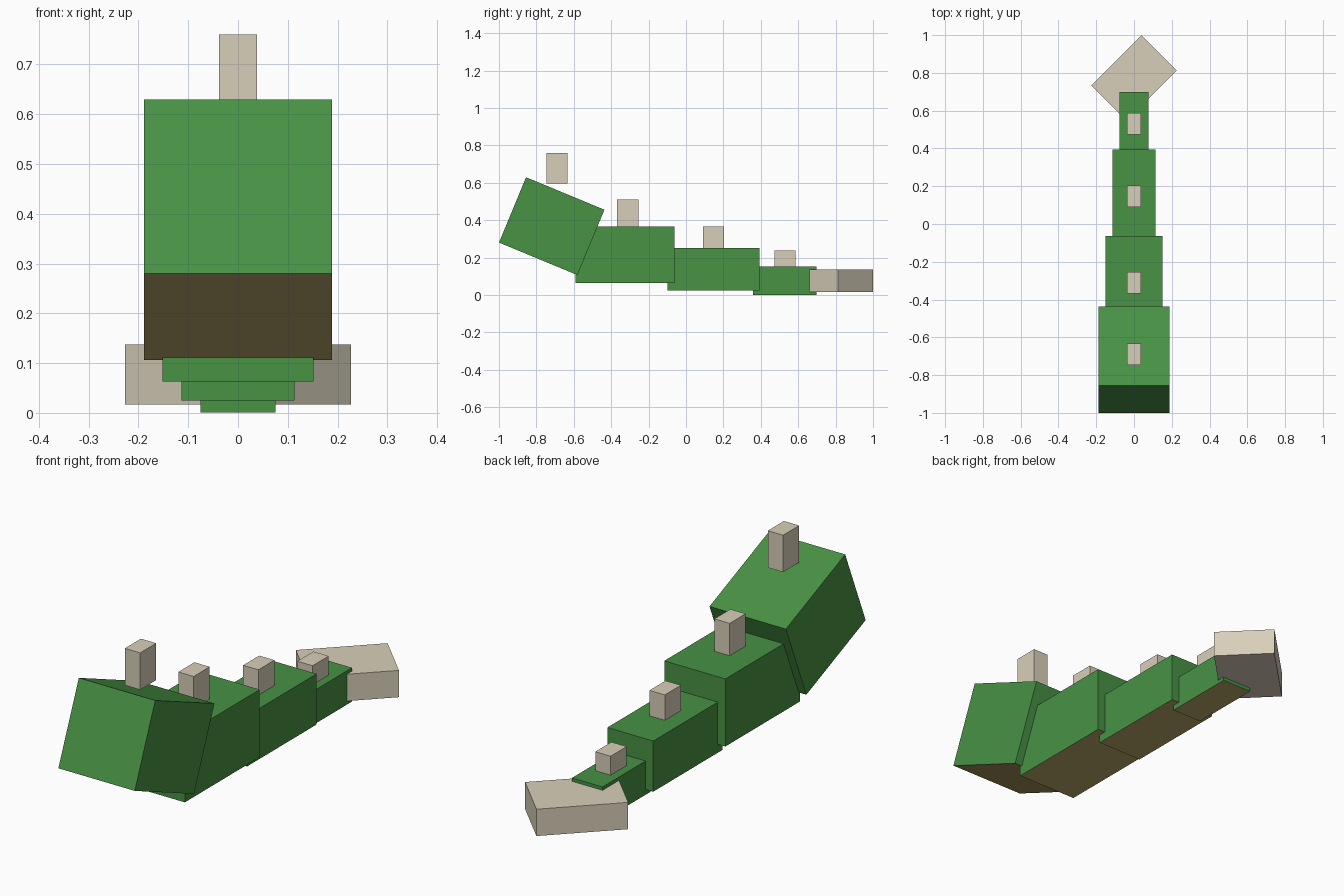
import bpy
import bmesh
from math import radians
from mathutils import Matrix

cube = bpy.data.objects.get("Cube")
if cube:
    bpy.data.objects.remove(cube, do_unlink=True)


def srgb(*rgb):
    return tuple((c / 255 / 12.92) if c < 11 else ((c / 255 + 0.055) / 1.055) ** 2.4
                 for c in rgb) + (1.0,)


def make_material(name, colour):
    mat = bpy.data.materials.new(name)
    mat.use_nodes = True
    mat.diffuse_color = colour
    mat.node_tree.nodes["Principled BSDF"].inputs["Base Color"].default_value = colour
    return mat


GREEN = make_material("green skin", srgb(72, 146, 68))
BELLY = make_material("tan belly", srgb(188, 168, 108))
BONE = make_material("pale bone", srgb(216, 207, 186))


def add_box(name, size, centre, materials, tilt=0, turn=0):
    """Box whose underside takes the second material, if there is one."""
    bm = bmesh.new()
    bmesh.ops.create_cube(bm, size=1, matrix=Matrix.Diagonal((*size, 1)))
    bm.normal_update()
    for face in bm.faces:
        if len(materials) > 1 and face.normal.z < -0.9:
            face.material_index = 1
    mesh = bpy.data.meshes.new(name)
    bm.to_mesh(mesh)
    bm.free()
    for mat in materials:
        mesh.materials.append(mat)
    obj = bpy.data.objects.new(name, mesh)
    obj.location = centre
    obj.rotation_euler = (radians(tilt), 0, radians(turn))
    bpy.context.collection.objects.link(obj)
    return obj


U = 0.378  # head width, the unit for all the other parts

# Raised head and body blocks, shrinking towards the tail:
# name, width and height, length, centre y, centre z, tilt
blocks = [
    ("head", 1.0, 1.2, -0.718, 0.368, -22.5),
    ("front_body", 0.8, 1.4, -0.327, 0.214, 0),
    ("middle_body", 0.6, 1.3, 0.148, 0.138, 0),
    ("rear_body", 0.4, 0.9, 0.528, 0.0765, 0),
]
for name, girth, length, y, z, tilt in blocks:
    add_box(name, (girth * U, length * U, girth * U), (0, y, z), (GREEN, BELLY), tilt)

# Back spikes, upright above each block: name, centre y, bottom z, top z
spikes = [
    ("head_spike", -0.689, 0.595, 0.76),
    ("front_spike", -0.311, 0.345, 0.51),
    ("middle_spike", 0.147, 0.22, 0.365),
    ("rear_spike", 0.53, 0.12, 0.237),
]
for name, y, low, high in spikes:
    add_box(name, (0.2 * U, 0.3 * U, high - low), (0, y, (low + high) / 2), (BONE,))

# Tail club, turned diagonally
add_box("tail_club", (U, 0.7 * U, 0.12), (0, 0.773, 0.077), (BONE,), turn=45)
